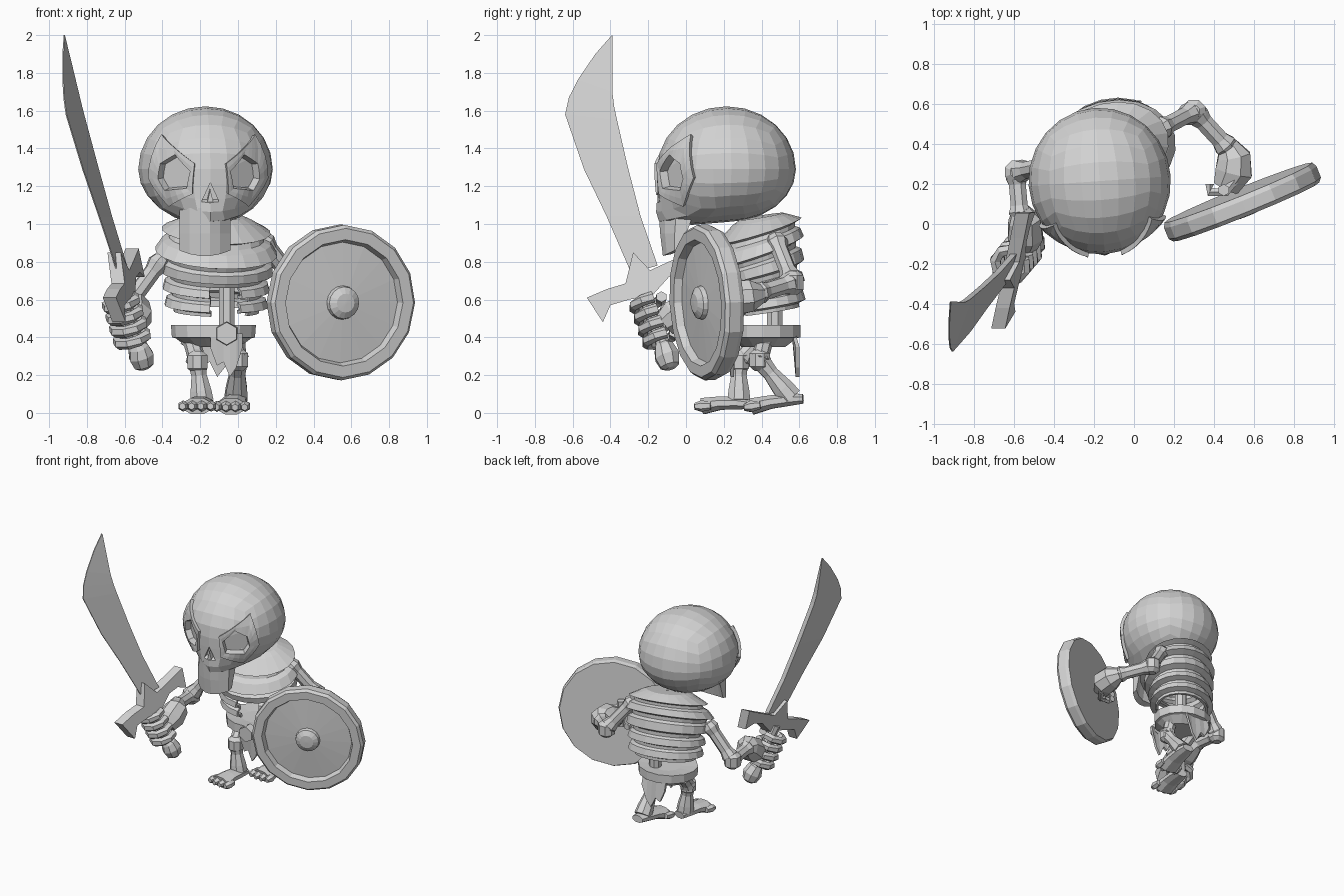
import bpy, bmesh, math
from mathutils import Vector, Matrix, Euler

if "Cube" in bpy.data.objects:
    bpy.data.objects.remove(bpy.data.objects["Cube"])

V = Vector
bone = bpy.data.materials.new("plain_grey")
bone.diffuse_color = (0.65, 0.65, 0.65, 1)
bone.use_nodes = True
bone.node_tree.nodes["Principled BSDF"].inputs["Base Color"].default_value = bone.diffuse_color


def make(name, verts, faces, matrix=None):
    me = bpy.data.meshes.new(name)
    me.from_pydata([tuple(v) for v in verts], [], faces)
    bm = bmesh.new()
    bm.from_mesh(me)
    bmesh.ops.recalc_face_normals(bm, faces=bm.faces)
    bm.to_mesh(me)
    bm.free()
    me.materials.append(bone)
    ob = bpy.data.objects.new(name, me)
    bpy.context.collection.objects.link(ob)
    if matrix:
        ob.matrix_world = matrix
    return ob


def loft(name, rings, caps=True, matrix=None):
    n = len(rings[0])
    verts = [p for r in rings for p in r]
    faces = [(i*n+j, i*n+(j+1) % n, (i+1)*n+(j+1) % n, (i+1)*n+j)
             for i in range(len(rings)-1) for j in range(n)]
    if caps:
        faces += [tuple(range(n)), tuple(range(len(verts)-n, len(verts)))]
    return make(name, verts, faces, matrix)


def tube(name, pts, radii, sides=8, flat=1.0):
    """Limb along a path; flat squashes the section vertically."""
    pts = [V(p) for p in pts]
    rings = []
    for i, p in enumerate(pts):
        d = (pts[min(i+1, len(pts)-1)] - pts[max(i-1, 0)]).normalized()
        side = d.cross(V((0, 0, 1)))
        side = side.normalized() if side.length > 0.05 else V((1, 0, 0))
        up = side.cross(d)
        rings.append([p + radii[i]*(side*math.cos(a) + up*flat*math.sin(a))
                      for a in [2*math.pi*(k+.5)/sides for k in range(sides)]])
    return loft(name, rings)


def limb(name, a, b, r):
    """Bone with thick knuckled ends and a thinner middle."""
    a, b = V(a), V(b)
    tube(name, [a.lerp(b, t) for t in (0, .12, .27, .73, .88, 1)],
         [r*k for k in (.9, 1.2, .92, .92, 1.2, .9)])


def ball(name, c, r):
    tube(name, [V(c)+V((0, 0, r*k)) for k in (-1, -.6, .6, 1)], [r*.5, r, r, r*.5])


# ---- skull: rounded cube with a long face and carved sockets ----
HEAD = Matrix.Translation((-.172, .215, 1.29)) @ Matrix.Rotation(math.radians(4), 4, 'Z')
SIZE = V((.357, .368, .333))


def warp(v):
    x, y, z = v
    if z < 0:
        z *= .84 if y > 0 else .84+.12*min(1, -y/.15)
        if y < 0:
            f = 1/math.sqrt(max(.25, 1-(z/.31)**2))
            y *= 1+(f-1)*.95*math.exp(-(x/.2)**2)
    return V((x, y, z))


def on_head(lon, lat, s):
    lo, la = math.radians(lon), math.radians(lat)
    return warp(V((math.sin(lo)*math.cos(la)*SIZE.x, -math.cos(lo)*math.cos(la)*SIZE.y, math.sin(la)*SIZE.z)))*s


def dense(poly, k=4):
    return [tuple(V(p).lerp(V(poly[(i+1) % len(poly)]), j/k)) for i, p in enumerate(poly) for j in range(k)]


bm = bmesh.new()
bmesh.ops.create_cube(bm, size=2)
bmesh.ops.subdivide_edges(bm, edges=bm.edges[:], cuts=5, use_grid_fill=True)
for v in bm.verts:
    c = V([math.tan(x*math.pi/4) for x in v.co]).normalized()
    v.co = warp(c*SIZE)
me = bpy.data.meshes.new("skull")
bm.to_mesh(me)
bm.free()
me.materials.append(bone)
skull = bpy.data.objects.new("skull", me)
skull.matrix_world = HEAD
bpy.context.collection.objects.link(skull)

hole = [(45, 5), (31, 13), (17, -2), (21, -18), (43, -20), (48, -9)]
brow = [(51, 32), (33, 20), (13, 5), (16, -23), (44, -36), (59, -8)]
nose = [(0, -13), (-9, -33), (9, -33)]
carve = []
for s in (-1, 1):
    h = dense([(a*s, b) for a, b in hole])
    o = dense([(a*s, b) for a, b in brow])
    mid = [tuple(V(p).lerp(V(q), .5)) for p, q in zip(h, o)]
    rings = [[on_head(*p, k) for p in r] for r, k in
             ((h, .9), (h, 1.03), (mid, 1.045), (o, 1.055), (o, .95))]
    loft("eye_surround", rings, caps=False, matrix=HEAD)
    carve.append(loft("eye_cutter", [[on_head(*p, k) for p in h] for k in (.91, 1.3)], matrix=HEAD))
carve.append(loft("nose_cutter", [[on_head(*p, k) for p in nose] for k in (.92, 1.3)], matrix=HEAD))
for c in carve:
    c.hide_render = True
    c.hide_set(True)
    m = skull.modifiers.new("carve", 'BOOLEAN')
    m.operation, m.object, m.solver = 'DIFFERENCE', c, 'EXACT'
# nose divider
loft("nose_ridge", [[on_head(a, b, k) for a, b in ((-3, -33), (3, -33), (0, -20))] for k in (.88, .99)], matrix=HEAD)

# ---- jaw: curved plate under the face ----
rings = []
for u in (-1, -.6, -.2, .2, .6, 1):
    f, x = u*u, -.175 + .135*u
    rings.append([(x, -.125+.065*f, .83+.03*f), (x, -.14+.08*f, .95), (x, -.15+.10*f, 1.085),
                  (x, .05, 1.085), (x, -.05+.06*f, .97), (x, -.075+.055*f, .84+.03*f)])
loft("jaw", rings)


# ---- ribcage: zigzag bands, open at the lower front ----
def lerp_key(keys, t):
    for (t0, *a), (t1, *b) in zip(keys, keys[1:]):
        if t <= t1:
            k = (t-t0)/(t1-t0)
            return [p+(q-p)*k for p, q in zip(a, b)]
    return keys[-1][1:]


# t, height, tilt, rx, ry, y centre
keys = [(0, 1.04, 10, .17, .13, .40), (.12, .97, 18, .28, .225, .385), (.35, .84, 20, .32, .26, .365),
        (.6, .71, 15, .285, .22, .40), (1, .535, 9, .265, .205, .42)]
rows = [(0, .05), (0, .9)]
for i in range(5):
    t = i/5
    rows += [(t+.03, .98), (t+.13, 1.04), (t+.155, .87), (t+.2, .87)]
N = 20
rings = []
for t, s in rows:
    z, tilt, rx, ry, cy = lerp_key(keys, t)
    M = Matrix.Translation((-.115, cy, z)) @ Euler((math.radians(tilt), 0, math.radians(14))).to_matrix().to_4x4()
    rings.append([M @ V((rx*s*math.sin(2*math.pi*k/N), ry*s*math.cos(2*math.pi*k/N), 0)) for k in range(N)])
ribs = loft("ribcage", rings, caps=False)
bm = bmesh.new()
bm.from_mesh(ribs.data)
mids = [(f, f.calc_center_median()) for f in bm.faces]
gap = [f for f, c in mids if c.z < .66 and c.y < .32 and -.15 < c.x < .03]
bmesh.ops.delete(bm, geom=gap, context='FACES')
bm.to_mesh(ribs.data)
bm.free()
ribs.modifiers.new("thick", 'SOLIDIFY').thickness = .02
tube("spine", [(-.06, .47, .38), (-.06, .47, .9)], [.045, .045])


# ---- belt, buckle and ragged cloth ----
def oval(sx, sy, z):
    return [(-.13+sx*math.cos(2*math.pi*k/14), .41+sy*math.sin(2*math.pi*k/14), z) for k in range(14)]


loft("belt", [oval(.14, .12, .35), oval(.20, .18, .395), oval(.22, .2, .40), oval(.225, .2, .465), oval(.1, .1, .455)])
tube("buckle", [(-.06, .18, .42), (-.06, .24, .42)], [.06, .065], 6)


def cloth(name, cx, y, half, lean):
    xs = [cx+half*u for u in (-1, -.6, -.2, .2, .6, 1)]
    lows = (.34, .25, .27, .19, .24, .35)
    loft(name, [[(x, y, .42), (x, y+lean, z), (x, y+lean+.02, z), (x, y+.02, .42)] for x, z in zip(xs, lows)])


cloth("front_cloth", -.06, .215, .085, .02)
cloth("back_cloth", -.13, .56, .10, .02)


# ---- legs and feet ----
def leg(side, hip, knee, ankle, heel, toe):
    limb(side+"_thigh", hip, knee, .05)
    ball(side+"_knee", knee, .058)
    k, a, heel, toe = V(knee), V(ankle), V(heel), V(toe)
    tube(side+"_shin", [k, k.lerp(a, .35), k.lerp(a, .75), a], [.055, .044, .06, .065])
    tube(side+"_foot", [heel, heel.lerp(a, .5).lerp(toe, .15), a.lerp(toe, .45), heel.lerp(toe, .9)],
         [.05, .065, .07, .085], 8, .55)
    d = (toe-heel).normalized()
    w = V((-d.y, d.x, 0)).normalized()
    for i in range(4):
        p = toe + w*(.05*(i-1.5)) - d*.008*abs(i-1.5)
        tube(side+"_toe", [p-d*.07, p-d*.02, p+d*.015], [.022, .03, .018], 6)


leg("right", (-.25, .40, .40), (-.215, .28, .27), (-.19, .28, .065), (-.18, .34, .045), (-.22, .06, .035))
leg("left", (-.01, .42, .40), (0, .39, .28), (-.01, .555, .08), (-.01, .62, .075), (-.04, .32, .03))

# ---- arms ----
limb("right_upper_arm", (-.40, .30, .82), (-.59, .26, .56), .05)
ball("right_elbow", (-.59, .26, .56), .062)
limb("right_forearm", (-.59, .26, .56), (-.57, .03, .57), .05)
limb("left_upper_arm", (.12, .47, .93), (.30, .565, .69), .05)
ball("left_elbow", (.30, .565, .69), .062)
limb("left_forearm", (.30, .565, .69), (.48, .37, .63), .052)
tube("left_hand", [(.47, .40, .63), (.50, .34, .62), (.50, .26, .61), (.46, .18, .60)], [.05, .09, .10, .07])
for i in range(4):
    z = .54+.042*i
    tube("left_finger", [(.52, .24, z), (.46, .16, z), (.38, .16, z), (.38, .20, z)], [.025]*4, 6)
tube("shield_handle", [(.45, .17, .52), (.45, .17, .72)], [.03, .03], 6)

# ---- shield ----
D = Matrix.Translation((.544, .107, .585)) @ Euler((math.radians(93), 0, math.radians(22))).to_matrix().to_4x4()
prof = [(.02, -.055), (.40, -.055), (.412, -.03), (.412, .03), (.395, .05), (.335, .05), (.32, .01),
        (.09, .025), (.085, .05), (.05, .07), (.005, .072)]
loft("shield", [[(r*math.cos(2*math.pi*k/16), r*math.sin(2*math.pi*k/16), h) for k in range(16)] for r, h in prof], matrix=D)


# ---- sword: outline in a leaning plane ----
def P(y, z, off=0):
    return V((-.402+.2975*y-.2009*z+off, y, z))


blade = [((-.392, 2.0), (-.388, 1.995), .003), ((-.48, 1.90), (-.39, 1.85), .01), ((-.572, 1.765), (-.39, 1.70), .016),
         ((-.62, 1.67), (-.38, 1.62), .016), ((-.64, 1.58), (-.365, 1.55), .016), ((-.54, 1.29), (-.31, 1.31), .016),
         ((-.42, 1.04), (-.24, 1.04), .016), ((-.29, .74), (-.15, .78), .016)]
loft("blade", [[P(*e, -.003), P(*s, -w), P(*s, w), P(*e, .003)] for e, s, w in blade])
guard = [(-.525, .61), (-.42, .655), (-.32, .685), (-.28, .85), (-.19, .755), (-.07, .81), (.055, .87),
         (.06, .72), (-.01, .745), (-.09, .72), (-.18, .62), (-.30, .60), (-.40, .57), (-.44, .48)]
loft("guard", [[P(y, z, o) for y, z in guard] for o in (-.035, .035)])
top, low = P(-.23, .66, -.02), P(-.11, .33, -.02)
tube("grip", [top, low], [.038, .038])
tube("pommel", [P(y, z, -.02) for y, z in ((-.14, .37), (-.12, .35), (-.10, .30), (-.085, .25), (-.08, .235))],
     [.03, .055, .07, .055, .03])

# ---- sword hand ----
tube("right_hand", [(-.57, .07, .575), (-.55, .02, .56), (-.545, -.06, .51), (-.55, -.11, .47)], [.05, .085, .095, .07])
axis = (top-low).normalized()
e1 = axis.cross(V((1, 0, 0))).normalized()
e2 = axis.cross(e1)
for i in range(4):
    c = low.lerp(top, .2+.19*i) + V((-.02, 0, 0))
    tube("right_finger", [c+.08*(e1*math.cos(a)+e2*math.sin(a)) for a in [math.radians(k) for k in range(-10, 300, 44)]],
         [.03]*8, 6)
